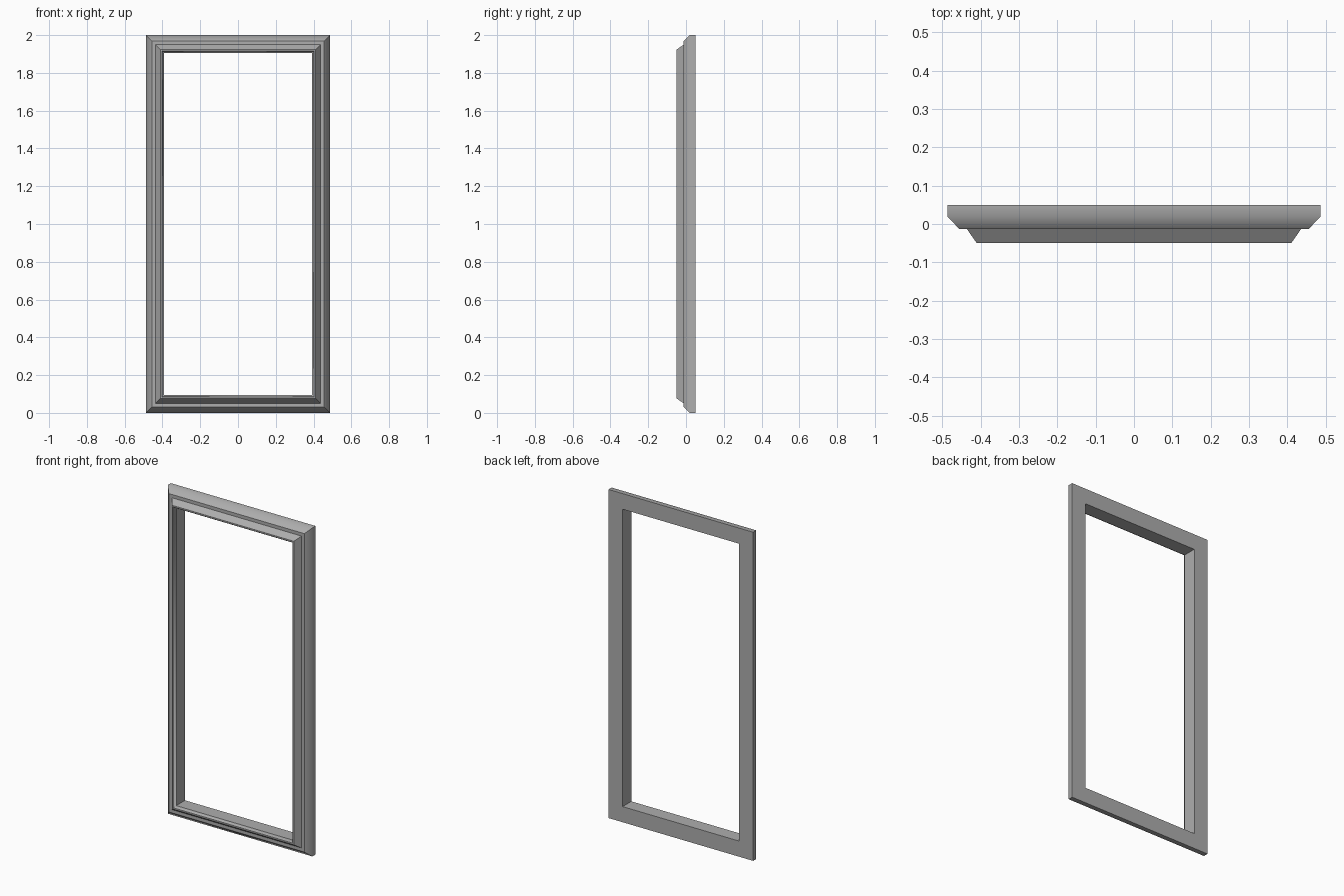
import bpy, bmesh, math

if "Cube" in bpy.data.objects:
    bpy.data.objects.remove(bpy.data.objects["Cube"])

HALF_W, HEIGHT = 0.487, 2.0

# Moulding cross-section: (distance inward from outer edge, y)
profile = [
    (0.000, 0.050),    # back outer edge
    (0.000, 0.020),    # outer side
    (0.031, -0.013),   # outer chamfer
    (0.051, -0.013),   # small step
    (0.076, -0.049),   # raised lip slope
    (0.085, -0.049),   # front lip
    (0.088, -0.038),   # inner bead
    (0.095, -0.034),   # opening edge
    (0.095, 0.050),    # back of opening
]

# Sweep the section around four mitred corners
bm = bmesh.new()
rings = []
for sx, top in ((-1, 0), (1, 0), (1, 1), (-1, 1)):
    rings.append([bm.verts.new((sx * (HALF_W - d), y, HEIGHT - d if top else d))
                  for d, y in profile])
n = len(profile)
for i in range(4):
    a, b = rings[i], rings[(i + 1) % 4]
    for j in range(n):
        k = (j + 1) % n
        bm.faces.new((a[j], b[j], b[k], a[k]))
bmesh.ops.recalc_face_normals(bm, faces=bm.faces)
mesh = bpy.data.meshes.new("moulded_frame")
bm.to_mesh(mesh)
bm.free()

# Dark grey finish
mat = bpy.data.materials.new("dark_grey")
mat.diffuse_color = (0.42, 0.42, 0.42, 1)
mat.use_nodes = True
mat.node_tree.nodes["Principled BSDF"].inputs["Base Color"].default_value = mat.diffuse_color
mesh.materials.append(mat)

frame = bpy.data.objects.new("moulded_frame", mesh)
bpy.context.collection.objects.link(frame)
bpy.context.view_layer.objects.active = frame
frame.select_set(True)
bpy.ops.object.shade_smooth_by_angle(angle=math.radians(45))
